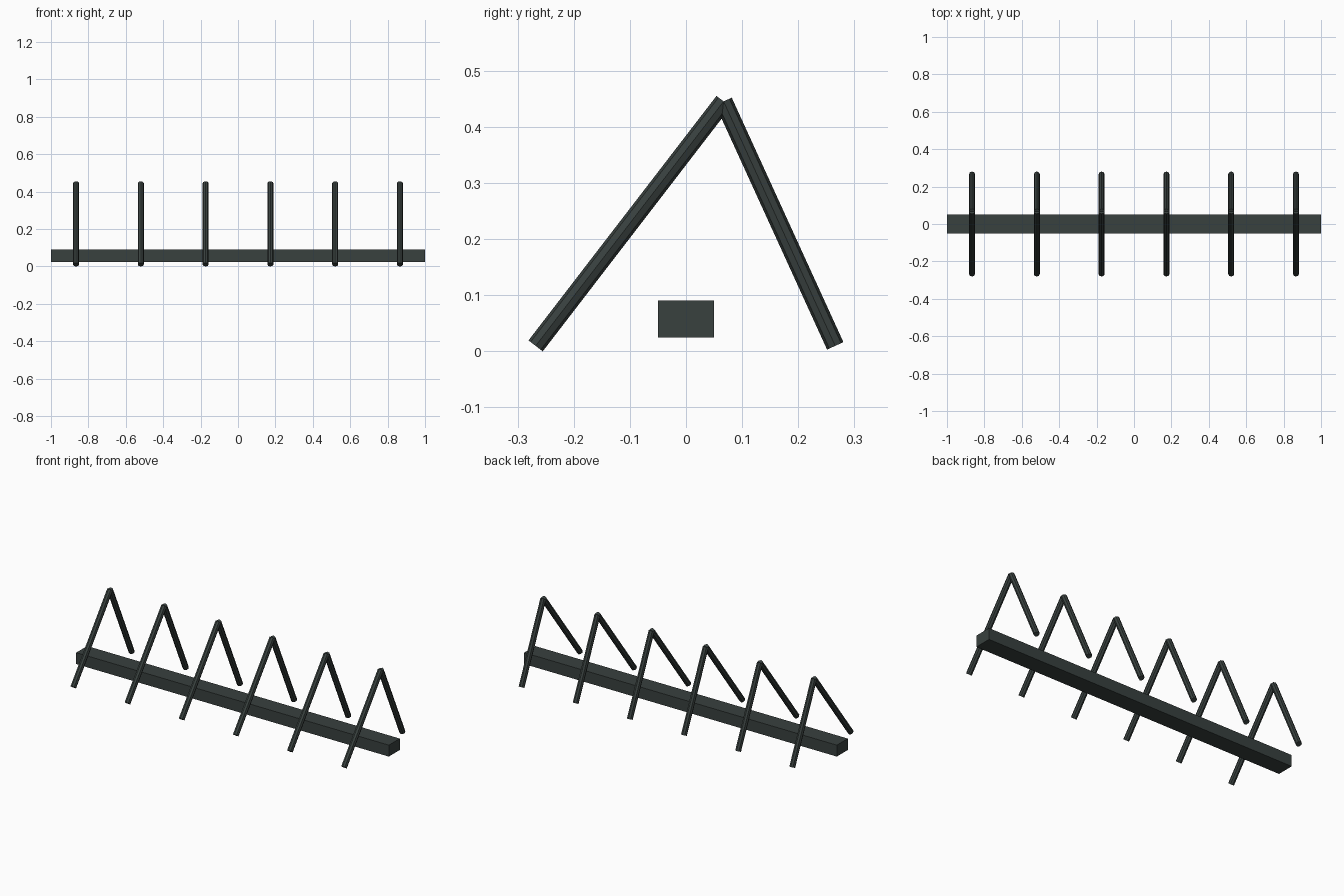
import bpy
from mathutils import Vector, Matrix
from math import atan2

if "Cube" in bpy.data.objects:
    bpy.data.objects.remove(bpy.data.objects["Cube"])

mat = bpy.data.materials.new("dark_metal")
mat.diffuse_color = (0.04, 0.052, 0.049, 1)
mat.use_nodes = True
mat.node_tree.nodes["Principled BSDF"].inputs["Base Color"].default_value = mat.diffuse_color


def bar(name, a, b, radius=0.016):
    """Eight-sided bar between two points lying in one x plane."""
    a, b = Vector(a), Vector(b)
    d = b - a
    bpy.ops.mesh.primitive_cylinder_add(vertices=8, radius=radius, depth=d.length,
                                        location=(a + b) / 2,
                                        rotation=(atan2(-d.y, d.z), 0, 0))
    ob = bpy.context.object
    ob.name = name
    ob.data.materials.append(mat)


# Long base beam
bpy.ops.mesh.primitive_cube_add(size=1, location=(0, 0, 0.0575))
beam = bpy.context.object
beam.name = "base_beam"
beam.data.transform(Matrix.Diagonal((2, 0.1, 0.066, 1)))
beam.data.materials.append(mat)

# Six leaning A-shaped frames
for i in range(6):
    x = (i - 2.5) * 0.3464
    apex = (x, 0.067, 0.4455)
    bar(f"front_leg_{i + 1}", (x, -0.268, 0.0098), apex)
    bar(f"back_leg_{i + 1}", (x, 0.266, 0.0098), apex)
